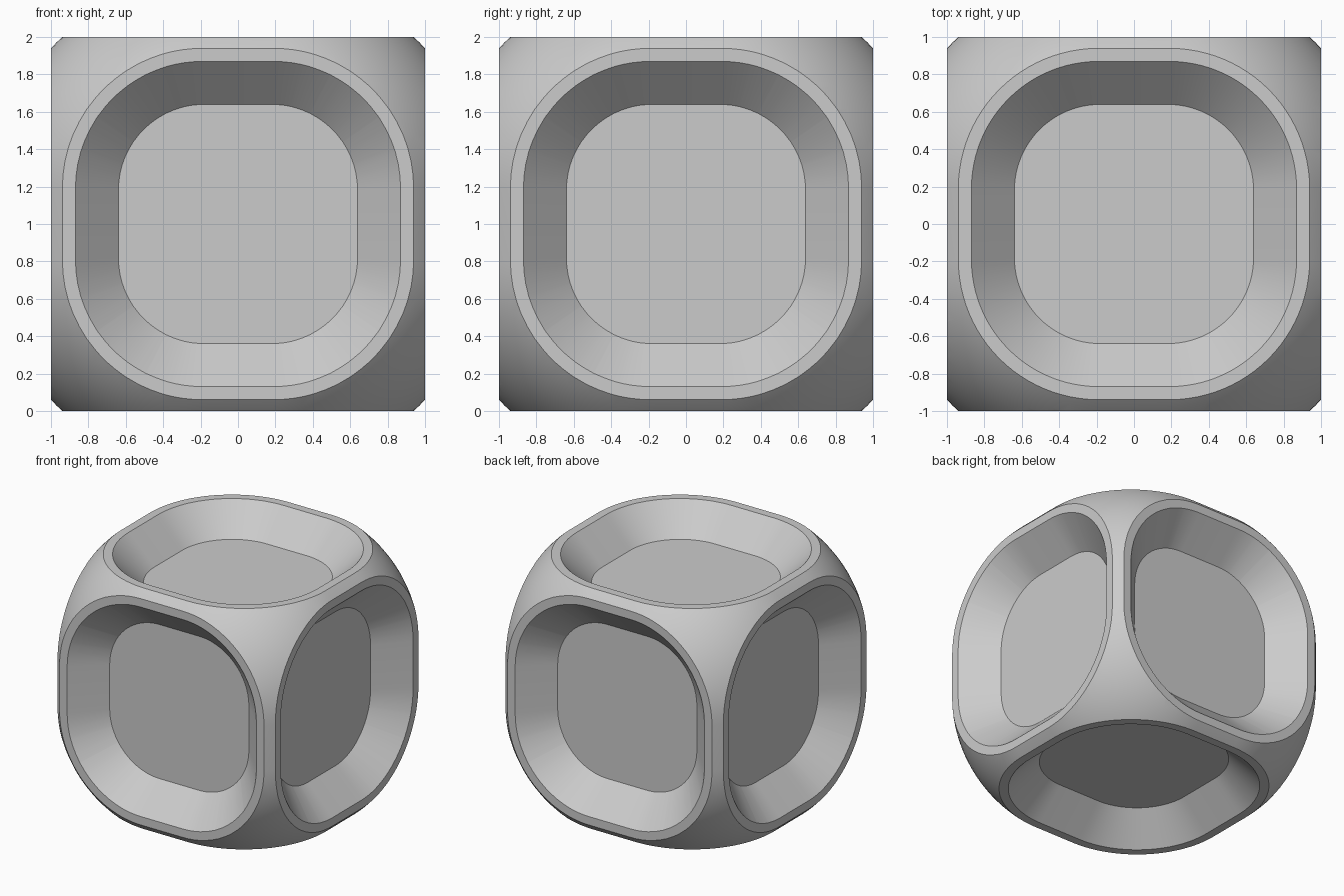
import bpy, bmesh, math
from mathutils import Vector

if "Cube" in bpy.data.objects:
    bpy.data.objects.remove(bpy.data.objects["Cube"])

CORE = 0.19                      # half length of the straight rim sections
RIM = 0.75                       # corner radius of each flat rim
BALL = math.hypot(RIM, 1 - CORE) # radius of the rounded corners
# Dish rings inside each rim: straight half length, corner radius, height
RINGS = [(0.19, 0.68, 1.0), (0.18, 0.46, 0.77), (0.0, 0.0, 0.77)]
EPS = 1e-4


def edges_at(bm, axis, value):
    """Open edges lying in the plane where one coordinate equals value."""
    return [e for e in bm.edges if e.is_boundary
            and all(abs(v.co[axis] - value) < EPS for v in e.verts)]


def extrude(bm, edges):
    geom = bmesh.ops.extrude_edge_only(bm, edges=edges)["geom"]
    return ([g for g in geom if isinstance(g, bmesh.types.BMVert)],
            [g for g in geom if isinstance(g, bmesh.types.BMEdge)])


bm = bmesh.new()

# One spherical corner, moved outward and trimmed by the six-sided block
bmesh.ops.create_uvsphere(bm, u_segments=96, v_segments=48, radius=BALL)
bmesh.ops.delete(bm, geom=[v for v in bm.verts if min(v.co) < -EPS], context="VERTS")
bmesh.ops.translate(bm, verts=bm.verts[:], vec=(CORE, CORE, CORE))
for axis in range(3):
    normal = Vector((0, 0, 0))
    normal[axis] = 1
    bmesh.ops.bisect_plane(bm, geom=bm.verts[:] + bm.edges[:] + bm.faces[:], dist=1e-6,
                           plane_co=normal, plane_no=normal, clear_outer=True)

# Straight ridges reaching the middle planes
for axis in range(3):
    verts, _ = extrude(bm, edges_at(bm, axis, CORE))
    for v in verts:
        v.co[axis] = 0

# Flat rim, sloping wall and floor of each dish
for axis in range(3):
    loop = edges_at(bm, axis, 1)
    start_core, start_radius = CORE, RIM
    for core, radius, height in RINGS:
        verts, loop = extrude(bm, loop)
        for v in verts:
            for b in range(3):
                if b == axis:
                    v.co[b] = height
                else:
                    c = min(v.co[b], start_core)
                    v.co[b] = c * core / start_core + (v.co[b] - c) * radius / start_radius
        start_core, start_radius = core, radius

# Mirror the corner to all eight
bmesh.ops.remove_doubles(bm, verts=bm.verts[:], dist=1e-5)
for axis in "XYZ":
    bmesh.ops.mirror(bm, geom=bm.verts[:] + bm.edges[:] + bm.faces[:],
                     axis=axis, merge_dist=1e-5)
bmesh.ops.remove_doubles(bm, verts=bm.verts[:], dist=1e-5)
bmesh.ops.recalc_face_normals(bm, faces=bm.faces[:])
bmesh.ops.translate(bm, verts=bm.verts[:], vec=(0, 0, 1))

mesh = bpy.data.meshes.new("dished_cube")
bm.to_mesh(mesh)
bm.free()
body = bpy.data.objects.new("dished_cube", mesh)
bpy.context.collection.objects.link(body)

grey = bpy.data.materials.new("light_grey")
grey.diffuse_color = (0.6, 0.6, 0.6, 1)
grey.use_nodes = True
grey.node_tree.nodes["Principled BSDF"].inputs["Base Color"].default_value = grey.diffuse_color
mesh.materials.append(grey)

bpy.context.view_layer.objects.active = body
body.select_set(True)
bpy.ops.object.shade_smooth_by_angle(angle=math.radians(30))
